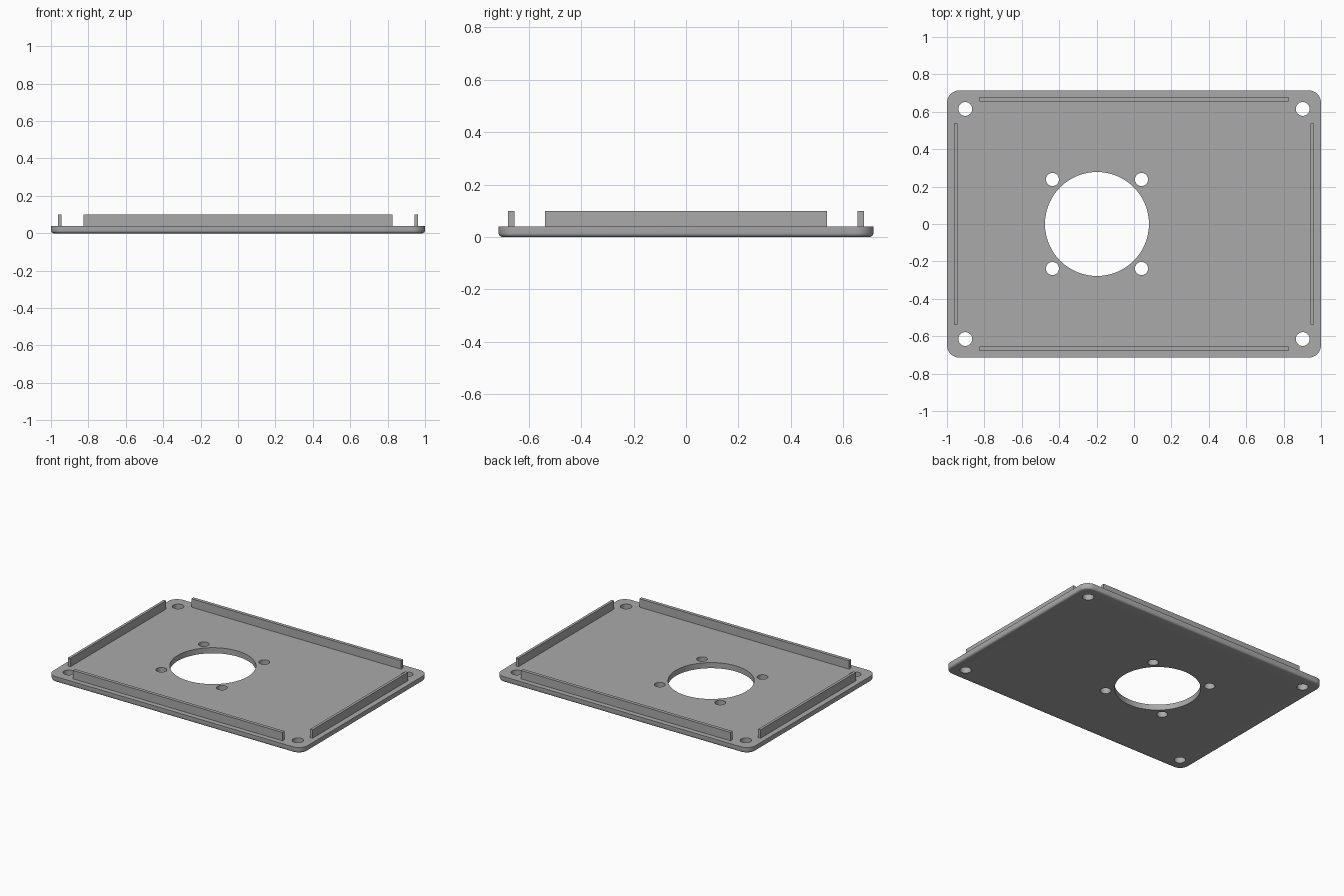
import bpy, bmesh
from math import radians, cos, sin, pi

cube = bpy.data.objects.get("Cube")
if cube:
    bpy.data.objects.remove(cube, do_unlink=True)

HALF_X, HALF_Y, THICK = 1.0, 0.715, 0.04
CORNER, FILLET, TOP = 0.068, 0.015, 0.1

grey = bpy.data.materials.new("light_grey")
grey.use_nodes = True
colour = (0.4, 0.4, 0.4, 1)
grey.diffuse_color = colour
grey.node_tree.nodes["Principled BSDF"].inputs["Base Color"].default_value = colour


def finish(bm, name):
    bmesh.ops.recalc_face_normals(bm, faces=bm.faces)
    mesh = bpy.data.meshes.new(name)
    bm.to_mesh(mesh)
    bm.free()
    mesh.materials.append(grey)
    obj = bpy.data.objects.new(name, mesh)
    bpy.context.collection.objects.link(obj)
    return obj


def outline(inset, steps=8):
    """Rounded rectangle, drawn corner by corner."""
    r = CORNER - inset
    points = []
    for i, (sx, sy) in enumerate([(1, 1), (-1, 1), (-1, -1), (1, -1)]):
        for k in range(steps + 1):
            a = (i + k / steps) * pi / 2
            points.append((sx * (HALF_X - CORNER) + r * cos(a),
                           sy * (HALF_Y - CORNER) + r * sin(a)))
    return points


def rib(name, x, y, width, depth):
    # starts slightly inside the plate
    bm = bmesh.new()
    bmesh.ops.create_cube(bm, size=1)
    low = THICK - 0.005
    bmesh.ops.scale(bm, vec=(width, depth, TOP - low), verts=bm.verts)
    bmesh.ops.translate(bm, vec=(x, y, (TOP + low) / 2), verts=bm.verts)
    return finish(bm, name)


# Base plate: rounded lower edge, square upper edge
bm = bmesh.new()
rings = []
for k in range(5):
    a = k / 4 * pi / 2
    z = FILLET * (1 - cos(a))
    rings.append((FILLET * (1 - sin(a)), z))
rings.append((0, THICK))
loops = [[bm.verts.new((x, y, z)) for x, y in outline(inset)] for inset, z in rings]
for low, high in zip(loops, loops[1:]):
    for i in range(len(low)):
        j = (i + 1) % len(low)
        bm.faces.new((low[i], low[j], high[j], high[i]))
bm.faces.new(loops[0][::-1])
bm.faces.new(loops[-1])
plate = finish(bm, "base_plate")

# Holes: large opening, four screw holes around it, four corner holes
holes = [(-0.198, 0, 0.278, 64)]
for sx in (-1, 1):
    for sy in (-1, 1):
        holes.append((-0.198 + sx * 0.238, sy * 0.238, 0.035, 32))
        holes.append((sx * 0.902, sy * 0.615, 0.037, 32))
bm = bmesh.new()
for x, y, r, sides in holes:
    new = bmesh.ops.create_cone(bm, cap_ends=True, segments=sides,
                                radius1=r, radius2=r, depth=0.3)
    bmesh.ops.translate(bm, vec=(x, y, 0), verts=new["verts"])
cutter = finish(bm, "hole_cutter")
cutter.hide_render = True

cut = plate.modifiers.new("holes", "BOOLEAN")
cut.operation = "DIFFERENCE"
cut.solver = "EXACT"
cut.object = cutter
bpy.ops.object.select_all(action="DESELECT")
bpy.context.view_layer.objects.active = plate
plate.select_set(True)
bpy.ops.object.modifier_apply(modifier=cut.name)
bpy.data.objects.remove(cutter, do_unlink=True)
bpy.ops.object.shade_smooth_by_angle(angle=radians(35))

# Locating ribs along the four edges
rib("front_rib", 0, -0.667, 1.65, 0.024)
rib("back_rib", 0, 0.667, 1.65, 0.024)
rib("left_rib", 0.952, 0, 0.019, 1.075)
rib("right_rib", -0.952, 0, 0.019, 1.075)
